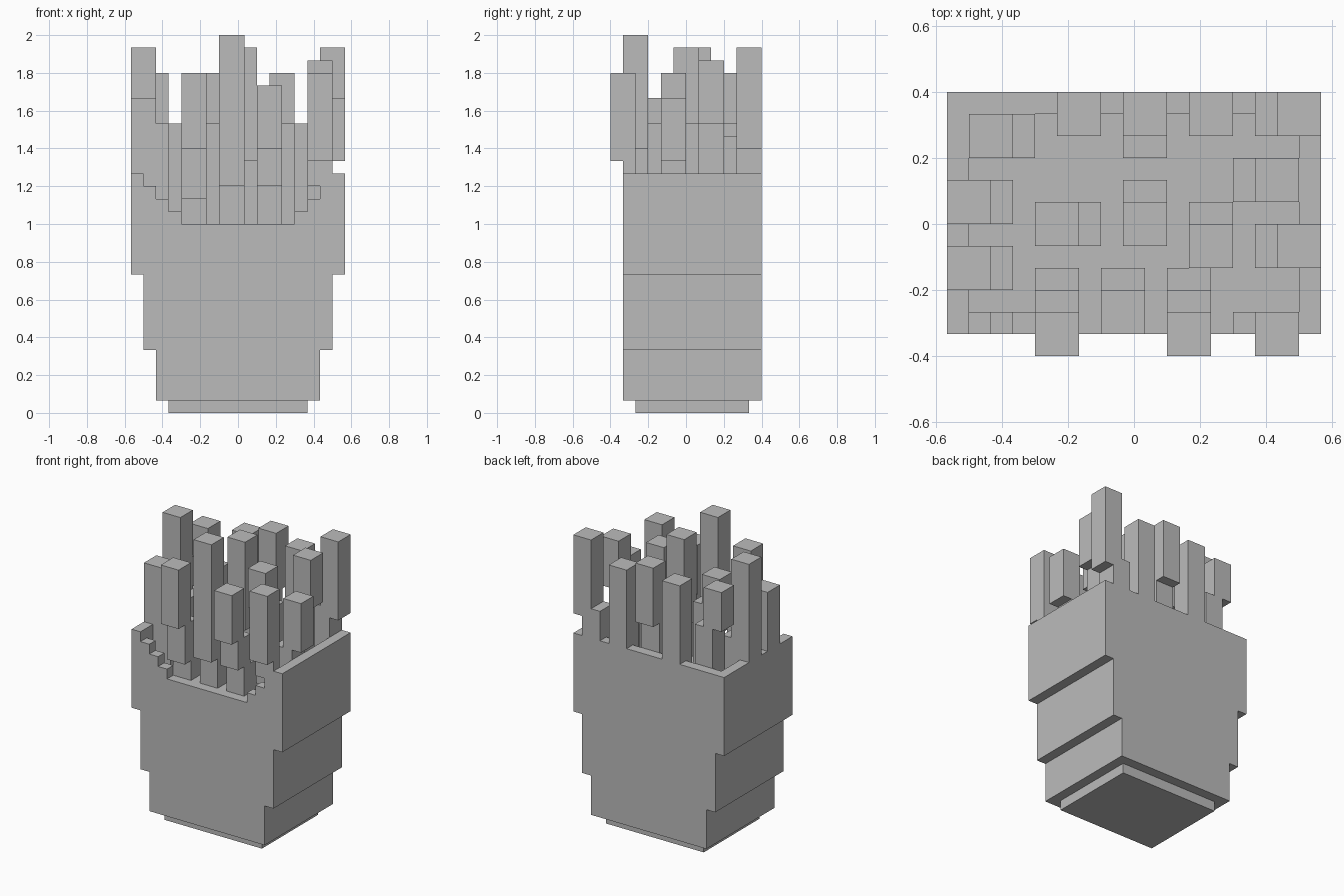
import bpy
import bmesh
from mathutils import Matrix, Vector

cube = bpy.data.objects.get("Cube")
if cube:
    bpy.data.objects.remove(cube, do_unlink=True)

U = 1 / 15  # block size

grey = bpy.data.materials.new("plain_grey")
grey.use_nodes = True
colour = (0.5, 0.5, 0.5, 1)
grey.diffuse_color = colour
grey.node_tree.nodes["Principled BSDF"].inputs["Base Color"].default_value = colour


def blocks(name, boxes):
    """One object from boxes (x0, x1, y0, y1, z0, z1) counted in blocks."""
    bm = bmesh.new()
    for x0, x1, y0, y1, z0, z1 in boxes:
        centre = Vector((x0 + x1 - 17, y0 + y1 - 12, z0 + z1)) * U / 2
        size = Vector((x1 - x0, y1 - y0, z1 - z0)) * U
        bmesh.ops.create_cube(bm, size=1, matrix=Matrix.LocRotScale(centre, None, size))
    mesh = bpy.data.meshes.new(name)
    bm.to_mesh(mesh)
    bm.free()
    mesh.materials.append(grey)
    obj = bpy.data.objects.new(name, mesh)
    bpy.context.collection.objects.link(obj)
    return obj


# Carton: foot and three widening tiers, solid up to the inner floor
blocks("carton_foot", [(3, 14, 2, 11, 0, 1)])
blocks("carton_lower", [(2, 15, 1, 12, 1, 5)])
blocks("carton_middle", [(1, 16, 1, 12, 5, 11)])
blocks("carton_upper", [(0, 17, 1, 12, 11, 15)])

# Rim: full sides and back, stepped dip in the front
blocks("carton_back_rim", [(1, 16, 11, 12, 15, 19)])
for side, x in (("right", 0), ("left", 16)):
    blocks("carton_rim_" + side, [(x, x + 1, 1, 12, 15, 19)])
    steps = []
    for s in range(1, 4):
        a = s if side == "right" else 16 - s
        steps.append((a, a + 1, 1, 2, 15, 19 - s))
    blocks("carton_front_steps_" + side, steps)


def stick(name, *segments):
    """Two-by-two stick from segments (x, y, bottom, top)."""
    blocks(name, [(x, x + 2, y, y + 2, b, t) for x, y, b, t in segments])


# Sticks along the front
stick("stick_front_right", (4, 2, 15, 17), (4, 1, 17, 21), (4, 0, 21, 27))
stick("stick_front_tall", (7, 2, 15, 18), (7, 1, 18, 30))
stick("stick_front_middle", (10, 2, 15, 18), (10, 1, 18, 21), (10, 0, 21, 26))
stick("stick_front_left", (14, 0, 20, 27))
blocks("stick_front_left_base", [(14, 16, 1, 2, 18, 20)])

# Sticks along the right side
stick("stick_right_short", (1, 3, 15, 23), (0, 3, 19, 25))
stick("stick_right_tall", (1, 6, 15, 21), (0, 6, 19, 29))
stick("stick_right_back", (2, 9, 15, 23), (1, 9, 23, 27))

# Sticks in the middle
stick("stick_centre_right", (5, 5, 15, 23), (4, 5, 23, 26))
stick("stick_centre", (8, 6, 15, 20), (8, 5, 20, 29))
stick("stick_centre_left", (11, 5, 15, 23), (11, 4, 23, 27))

# Sticks along the left side
stick("stick_left_short", (14, 4, 15, 20), (15, 4, 20, 25))
stick("stick_left_tall", (13, 7, 15, 23), (14, 7, 23, 28))
stick("stick_left_corner", (14, 10, 15, 22), (15, 10, 21, 29))

# Sticks along the back
stick("stick_back_right", (5, 10, 15, 27))
stick("stick_back_middle", (8, 9, 15, 22), (8, 10, 22, 28))
stick("stick_back_left", (11, 10, 15, 27))
